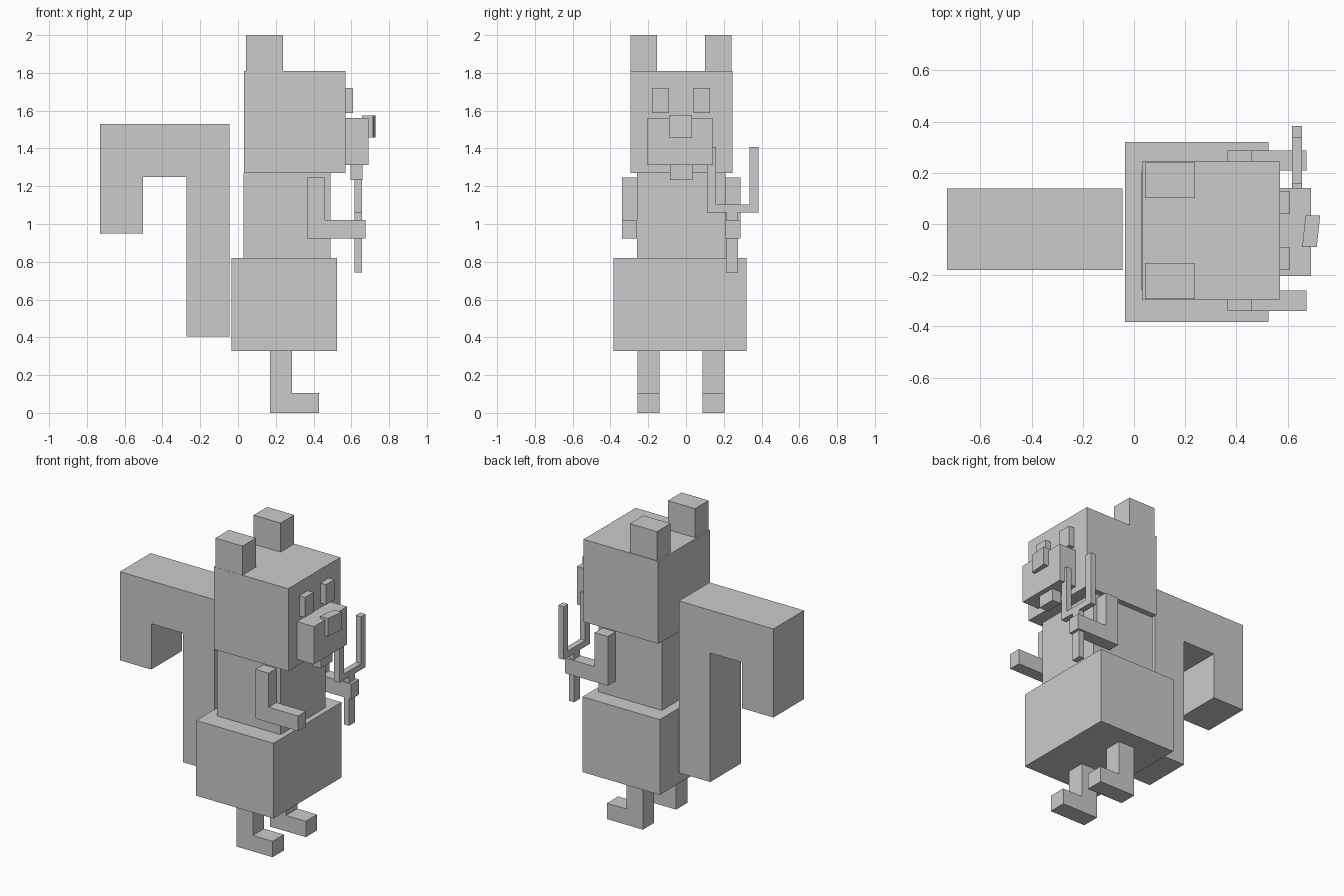
import bpy, bmesh
from mathutils import Vector

if "Cube" in bpy.data.objects:
    bpy.data.objects.remove(bpy.data.objects["Cube"])

MID = -0.026  # symmetry plane of the animal in y


def prism(name, pts, axis, lo, hi):
    """Extrude a flat outline along axis: 'x' (pts are y,z), 'y' (x,z) or 'z' (x,y)."""
    place = {'x': lambda a, b, d: (d, a, b),
             'y': lambda a, b, d: (a, d, b),
             'z': lambda a, b, d: (a, b, d)}[axis]
    shift = place(0, 0, hi - lo)
    bm = bmesh.new()
    face = bm.faces.new([bm.verts.new(place(a, b, lo)) for a, b in pts])
    out = bmesh.ops.extrude_face_region(bm, geom=[face], use_keep_orig=True)
    moved = [g for g in out['geom'] if isinstance(g, bmesh.types.BMVert)]
    bmesh.ops.translate(bm, verts=moved, vec=Vector(shift))
    bmesh.ops.recalc_face_normals(bm, faces=bm.faces)
    mesh = bpy.data.meshes.new(name)
    bm.to_mesh(mesh)
    bm.free()
    ob = bpy.data.objects.new(name, mesh)
    bpy.context.collection.objects.link(ob)
    return ob


def box(name, x, y, z):
    return prism(name, [(x[0], z[0]), (x[1], z[0]), (x[1], z[1]), (x[0], z[1])], 'y', *y)


def rect(x, z):
    return [(x[0], z[0]), (x[1], z[0]), (x[1], z[1]), (x[0], z[1])]


def pair(name, pts, inner, outer):
    """Left and right copies of an x,z outline, mirrored about MID."""
    prism("left_" + name, pts, 'y', MID + inner, MID + outer)
    prism("right_" + name, pts, 'y', MID - outer, MID - inner)


# Body masses
box("hips", (-0.035, 0.525), (-0.383, 0.321), (0.327, 0.82))
box("torso", (0.03, 0.49), (-0.26, 0.208), (0.82, 1.27))
box("head", (0.032, 0.57), (-0.294, 0.245), (1.27, 1.81))

# Face
box("muzzle", (0.57, 0.692), (-0.203, 0.14), (1.312, 1.56))
prism("nose", [(0.67, 0.033), (0.727, 0.033), (0.714, -0.089), (0.657, -0.089)],
      'z', 1.457, 1.575)
pair("eye", rect((0.57, 0.61), (1.588, 1.72)), 0.065, 0.153)
pair("tooth", rect((0.595, 0.66), (1.233, 1.312)), 0.0, 0.06)
pair("ear", rect((0.042, 0.238), (1.81, 2.0)), 0.127, 0.267)

# Limbs
pair("leg", [(0.17, 0), (0.43, 0), (0.43, 0.104), (0.287, 0.104),
             (0.287, 0.327), (0.17, 0.327)], 0.114, 0.23)
pair("arm", [(0.365, 0.922), (0.674, 0.922), (0.674, 1.022), (0.46, 1.022),
             (0.46, 1.245), (0.365, 1.245)], 0.234, 0.314)

# Big hooked tail
prism("tail", [(-0.045, 0.405), (-0.045, 1.53), (-0.73, 1.53), (-0.73, 0.95),
               (-0.503, 0.95), (-0.503, 1.25), (-0.272, 1.25), (-0.272, 0.405)],
      'y', -0.179, 0.138)

# Forked stick held in the left hand
prism("forked_stick", [(0.212, 0.742), (0.276, 0.742), (0.276, 1.062), (0.383, 1.062),
                       (0.383, 1.408), (0.336, 1.408), (0.336, 1.102), (0.16, 1.102),
                       (0.16, 1.408), (0.112, 1.408), (0.112, 1.062), (0.212, 1.062)],
      'x', 0.618, 0.656)
